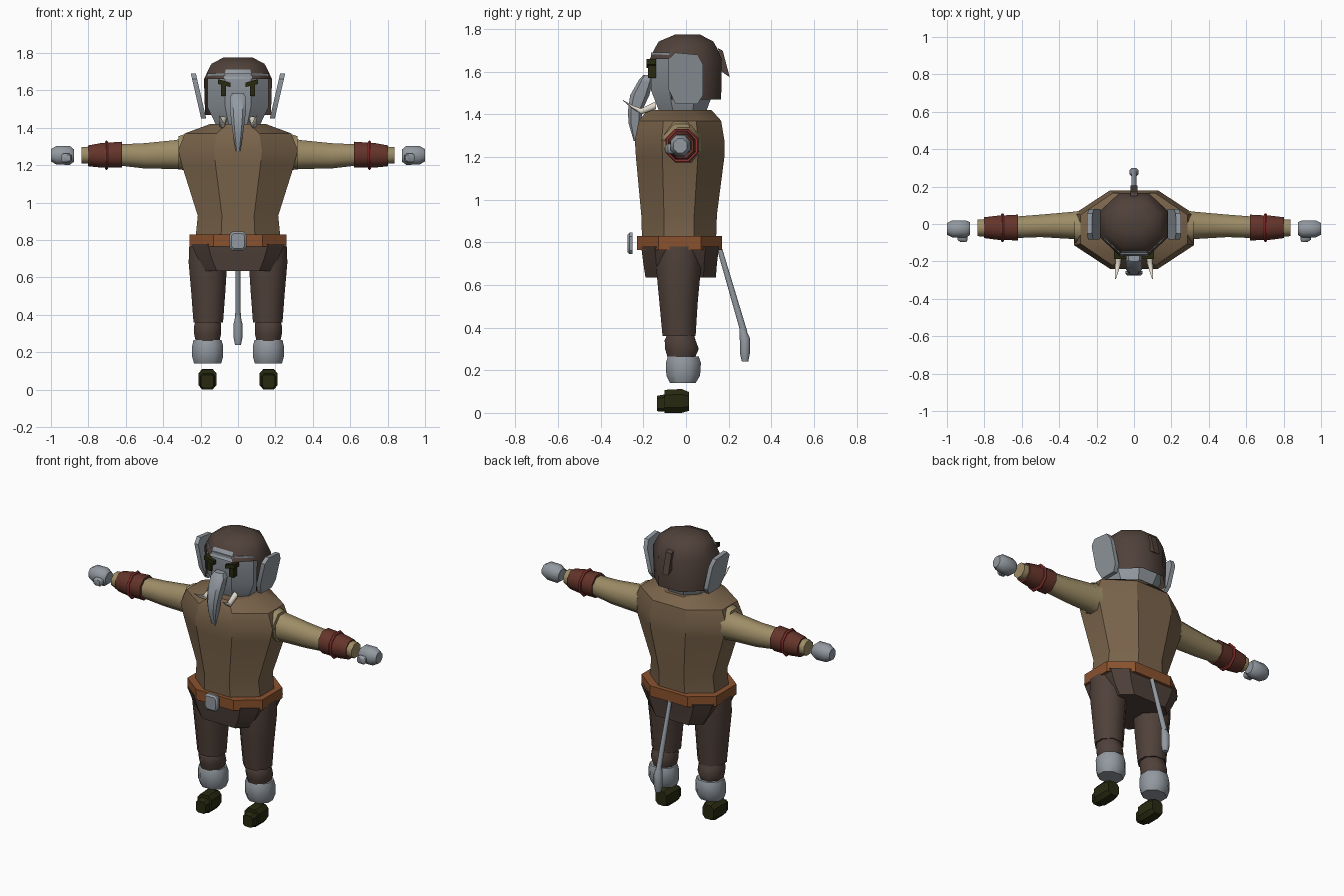
import bpy, bmesh, math

cube = bpy.data.objects.get("Cube")
if cube:
    bpy.data.objects.remove(cube, do_unlink=True)


def material(name, r, g, b):
    """Flat material from sRGB bytes, stored as linear values."""
    col = [((c / 255 + 0.055) / 1.055) ** 2.4 for c in (r, g, b)] + [1]
    m = bpy.data.materials.new(name)
    m.use_nodes = True
    m.diffuse_color = col
    m.node_tree.nodes["Principled BSDF"].inputs["Base Color"].default_value = col
    return m


skin = material("grey skin", 146, 153, 160)
hide = material("dark brown", 80, 65, 58)
vest = material("vest brown", 122, 100, 75)
cloth = material("tan cloth", 157, 140, 102)
leather = material("belt leather", 138, 82, 46)
cuff = material("bracer brown", 100, 52, 42)
red = material("band red", 146, 54, 52)
black = material("olive black", 40, 41, 16)
ivory = material("ivory", 226, 218, 204)


def finish(name, bm, mats, angle):
    bmesh.ops.recalc_face_normals(bm, faces=bm.faces)
    me = bpy.data.meshes.new(name)
    bm.to_mesh(me)
    bm.free()
    for m in mats:
        me.materials.append(m)
    for p in me.polygons:
        p.use_smooth = True
    me.set_sharp_from_angle(angle=math.radians(angle))
    ob = bpy.data.objects.new(name, me)
    bpy.context.collection.objects.link(ob)
    return ob


def loft_mesh(axis, rings, ch, side=1):
    """Join chamfered rectangles; each ring is (t, u0, u1, v0, v1)."""
    bm = bmesh.new()
    loops = []
    for t, u0, u1, v0, v1 in rings:
        cu, cv, hu, hv = (u0 + u1) / 2, (v0 + v1) / 2, (u1 - u0) / 2, (v1 - v0) / 2
        k = 1 - ch
        loop = []
        for a, b in ((1, -k), (1, k), (k, 1), (-k, 1), (-1, k), (-1, -k), (-k, -1), (k, -1)):
            u, v = cu + a * hu, cv + b * hv
            x, y, z = {"x": (t, u, v), "y": (u, t, v), "z": (u, v, t)}[axis]
            loop.append(bm.verts.new((x * side, y, z)))
        loops.append(loop)
    for lo, hi in zip(loops, loops[1:]):
        for i in range(8):
            j = (i + 1) % 8
            bm.faces.new((lo[i], lo[j], hi[j], hi[i]))
    bm.faces.new(loops[0])
    bm.faces.new(loops[-1])
    return bm


def loft(name, axis, rings, mat, ch=0.58, angle=50):
    return finish(name, loft_mesh(axis, rings, ch), [mat], angle)


def pair(name, axis, rings, mat, ch=0.58, angle=50):
    for label, side in (("left", 1), ("right", -1)):
        finish(f"{label}_{name}", loft_mesh(axis, rings, ch, side), [mat], angle)


def sym(*rows):
    """Centred rings written as (z, half width, back-to-front limits)."""
    return [(z, -w, w, a, b) for z, w, a, b in rows]


def prism(name, outline, x0, x1, mat, shear=0, side=1):
    """Extrude a (y, z) outline from x0 to x1, leaning outward with height."""
    bm = bmesh.new()
    base = outline[0][1]
    a, b = [[bm.verts.new((side * (x + shear * (z - base)), y, z)) for y, z in outline]
            for x in (x0, x1)]
    n = len(outline)
    for i in range(n):
        j = (i + 1) % n
        bm.faces.new((a[i], a[j], b[j], b[i]))
    bm.faces.new(a)
    bm.faces.new(b)
    return finish(name, bm, [mat], 30)


# Torso, belt and hips
loft("vest", "z", sym((.78, .23, -.205, .14), (.93, .215, -.21, .145), (1.2, .3, -.235, .18),
                      (1.28, .32, -.24, .18), (1.37, .285, -.222, .165), (1.42, .15, -.18, .12)),
     vest, 0.6, 30)
loft("belt", "z", sym((.765, .26, -.23, .17), (.83, .26, -.23, .17)), leather, 0.5, 30)
loft("buckle", "y", [(-.275, -.036, .036, .755, .835), (-.265, -.045, .045, .745, .845),
                     (-.25, -.045, .045, .745, .845)], skin, 0.35, 30)
loft("hips", "z", sym((.78, .25, -.21, .155), (.70, .215, -.2, .145), (.635, .175, -.19, .14)),
     hide, 0.35, 30)

# Legs and feet
pair("trouser_leg", "z", [(.78, .05, .26, -.14, .075), (.68, .058, .264, -.14, .07),
                          (.52, .068, .25, -.125, .055), (.36, .08, .238, -.11, .045)], hide)
pair("shin", "z", [(.375, .095, .225, -.085, .035), (.34, .09, .235, -.1, .045),
                   (.3, .09, .235, -.098, .06), (.255, .1, .225, -.085, .04)], hide)
pair("ankle_cuff", "z", [(.14, .09, .235, -.075, .045), (.175, .08, .245, -.092, .066),
                         (.235, .08, .245, -.095, .07), (.265, .088, .238, -.085, .06)], skin)
pair("boot", "y", [(-.1, .115, .212, 0, .108), (-.02, .115, .212, 0, .112),
                   (.014, .125, .202, .01, .098)], black, 0.45, 30)
pair("toe", "y", [(-.137, .13, .197, .008, .08), (-.09, .122, .205, .005, .088)], black, 0.35, 30)

# Arms and hands
pair("shoulder", "x", [(.26, -.105, .055, 1.2, 1.375), (.318, -.1, .05, 1.18, 1.355)], cloth)
pair("sleeve", "x", [(.29, -.085, .07, 1.175, 1.35), (.33, -.08, .065, 1.18, 1.335),
                     (.5, -.07, .05, 1.183, 1.318), (.63, -.075, .04, 1.198, 1.312)], cloth)
pair("bracer", "x", [(.62, -.088, .05, 1.188, 1.326), (.735, -.084, .044, 1.188, 1.318),
                     (.802, -.075, .036, 1.195, 1.306)], cuff)
pair("arm_band", "x", [(.695, -.092, .053, 1.18, 1.327), (.703, -.097, .058, 1.175, 1.332),
                       (.711, -.092, .053, 1.18, 1.327)], red)
pair("wrist", "x", [(.79, -.068, .026, 1.208, 1.3), (.836, -.065, .024, 1.21, 1.297)], cloth)
pair("hand", "x", [(.878, -.06, .01, 1.218, 1.286), (.9, -.073, .02, 1.202, 1.304),
                   (.97, -.073, .02, 1.204, 1.304), (1, -.058, .005, 1.22, 1.286)], skin)
pair("thumb", "y", [(-.095, .895, .93, 1.222, 1.256), (-.085, .89, .945, 1.215, 1.262),
                    (-.055, .89, .945, 1.215, 1.262)], skin, 0.4)

# Head
loft("head", "z", sym((1.4, .11, -.12, .09), (1.51, .163, -.163, .13), (1.69, .163, -.163, .13)),
     skin, 0.58, 30)

# Hair shell: open over the face, with a skin notch above the brow
bm = loft_mesh("z", sym((1.47, .176, -.168, .165), (1.66, .182, -.17, .167),
                        (1.712, .158, -.145, .145), (1.742, .142, -.128, .128),
                        (1.775, .08, -.05, .065)), 0.58)
bmesh.ops.recalc_face_normals(bm, faces=bm.faces)
gone = []
for f in bm.faces:
    c = f.calc_center_median()
    if c.z < 1.48 or (c.z < 1.6 and c.y < -.05):
        gone.append(f)
    elif 1.66 < c.z < 1.7 and abs(c.x) < .01 and c.y < 0:
        f.material_index = 1
bmesh.ops.delete(bm, geom=gone, context="FACES")
finish("hair", bm, [hide, skin], 50)
prism("hair_tuft", [(.15, 1.71), (.172, 1.7), (.205, 1.575), (.168, 1.6)], -.02, .02, hide)

# Trunk
loft("trunk", "z", sym((1.585, .03, -.2, -.16), (1.56, .044, -.222, -.155),
                       (1.49, .042, -.262, -.172), (1.42, .034, -.272, -.205),
                       (1.36, .026, -.27, -.21), (1.275, .012, -.245, -.228)), skin, 0.4, 30)
pair("tusk", "y", [(-.14, .062, .095, 1.425, 1.462), (-.21, .07, .1, 1.4, 1.428),
                   (-.25, .082, .102, 1.425, 1.442), (-.295, .097, .101, 1.464, 1.467)], ivory)

# Ears, eyes and brows
ear = [(-.05, 1.45), (.055, 1.45), (.08, 1.49), (.08, 1.635),
       (.055, 1.68), (-.05, 1.69), (-.083, 1.66), (-.083, 1.52)]
for label, s in (("left", 1), ("right", -1)):
    prism(label + "_ear", ear, .17, .197, skin, 0.23, s)
    prism(label + "_eye", [(-.178, 1.57), (-.13, 1.57), (-.13, 1.63), (-.178, 1.63)],
          .063, .092, black, 0, s)
    bm = bmesh.new()
    front, back = [[bm.verts.new((s * x, y, z)) for x, z in
                    ((.04, 1.618), (.106, 1.634), (.106, 1.66), (.04, 1.642))]
                   for y in (-.186, -.14)]
    for i in range(4):
        j = (i + 1) % 4
        bm.faces.new((front[i], front[j], back[j], back[i]))
    bm.faces.new(front)
    bm.faces.new(back)
    finish(label + "_brow", bm, [black], 30)

# Tail
loft("tail", "z", sym((.38, .015, .255, .288), (.77, .011, .145, .17)), skin)
loft("tail_tip", "z", sym((.24, .016, .262, .292), (.28, .024, .253, .3),
                          (.35, .024, .252, .3), (.405, .012, .25, .275)), skin)
